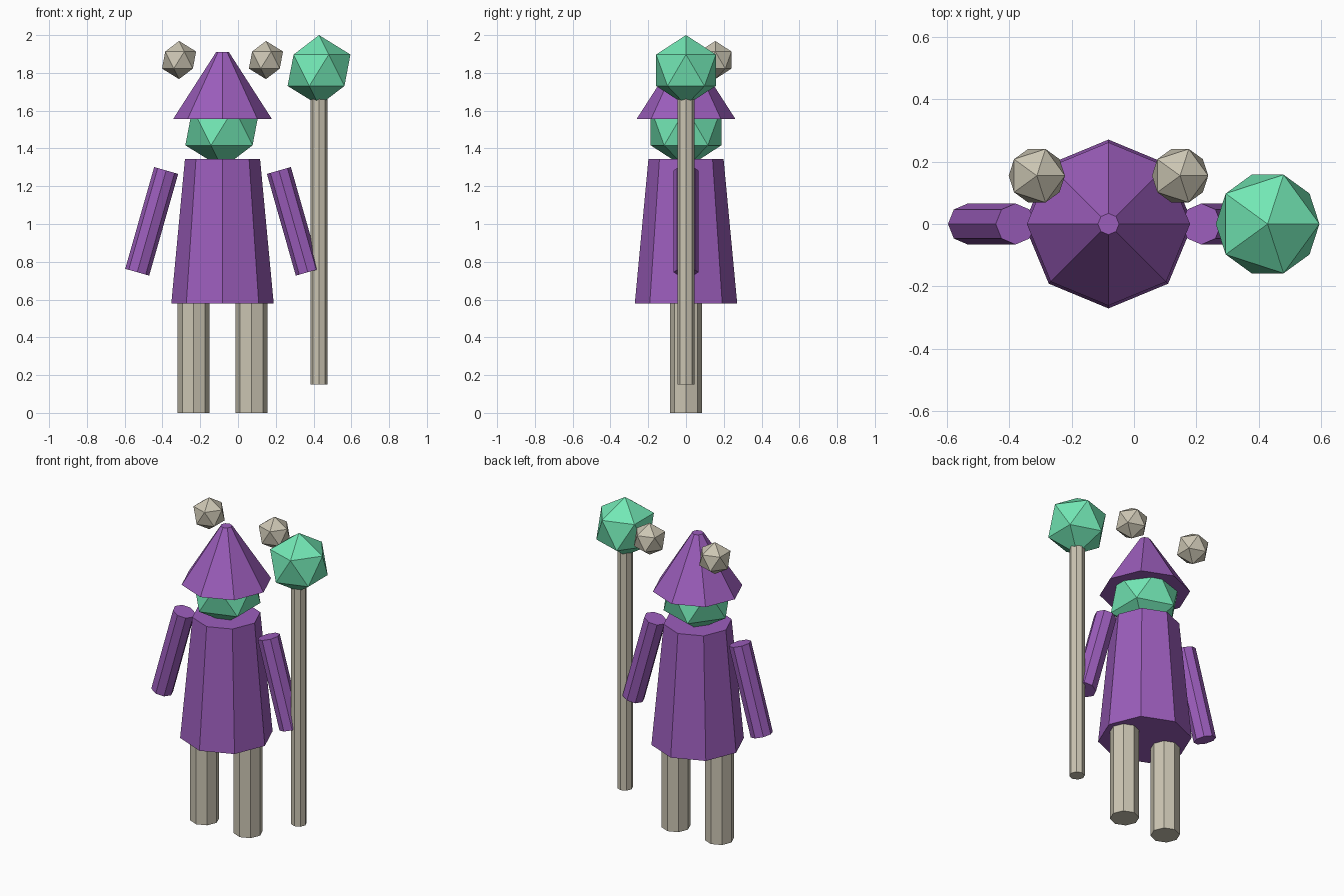
import bpy
from math import atan2

if "Cube" in bpy.data.objects:
    bpy.data.objects.remove(bpy.data.objects["Cube"])

CX = -0.082  # x of the figure's centre line


def material(name, rgb):
    m = bpy.data.materials.new(name)
    m.diffuse_color = (*rgb, 1)
    m.use_nodes = True
    m.node_tree.nodes["Principled BSDF"].inputs["Base Color"].default_value = m.diffuse_color
    return m


purple = material("purple_cloth", (0.33, 0.11, 0.50))
green = material("green_skin", (0.17, 0.80, 0.46))
bone = material("bone", (0.60, 0.56, 0.45))


def finish(name, mat):
    ob = bpy.context.object
    ob.name = name
    ob.data.materials.append(mat)
    return ob


def tapered(name, mat, x, z0, z1, r0, r1, tilt=0):
    """Eight-sided cone or cylinder between two heights."""
    bpy.ops.mesh.primitive_cone_add(vertices=8, radius1=r0, radius2=r1, depth=z1 - z0,
                                    location=(x, 0, (z0 + z1) / 2), rotation=(0, tilt, 0))
    return finish(name, mat)


def gem(name, mat, loc, r):
    bpy.ops.mesh.primitive_ico_sphere_add(subdivisions=1, radius=r, location=loc)
    return finish(name, mat)


# Robe, head and hat
tapered("robe", purple, CX, 0.58, 1.343, 0.271, 0.199)
gem("head", green, (CX, 0, 1.515), 0.22)
tapered("hat", purple, CX, 1.555, 1.91, 0.262, 0.034)

# Paired legs, sleeves and floating stones
tilt = atan2(0.153, 0.538)
for side, s in (("left", -1), ("right", 1)):
    tapered(side + "_leg", bone, CX + s * 0.153, 0, 0.6, 0.085, 0.085)
    tapered(side + "_arm", purple, CX + s * 0.375, 1.014 - 0.28, 1.014 + 0.28,
            0.066, 0.066, -s * tilt)
    gem(side + "_stone", bone, (CX + s * 0.23, 0.155, 1.868), 0.101)

# Staff with its orb
tapered("staff", bone, 0.429, 0.15, 1.70, 0.045, 0.045)
gem("staff_orb", green, (0.429, 0, 1.814), 0.186)
